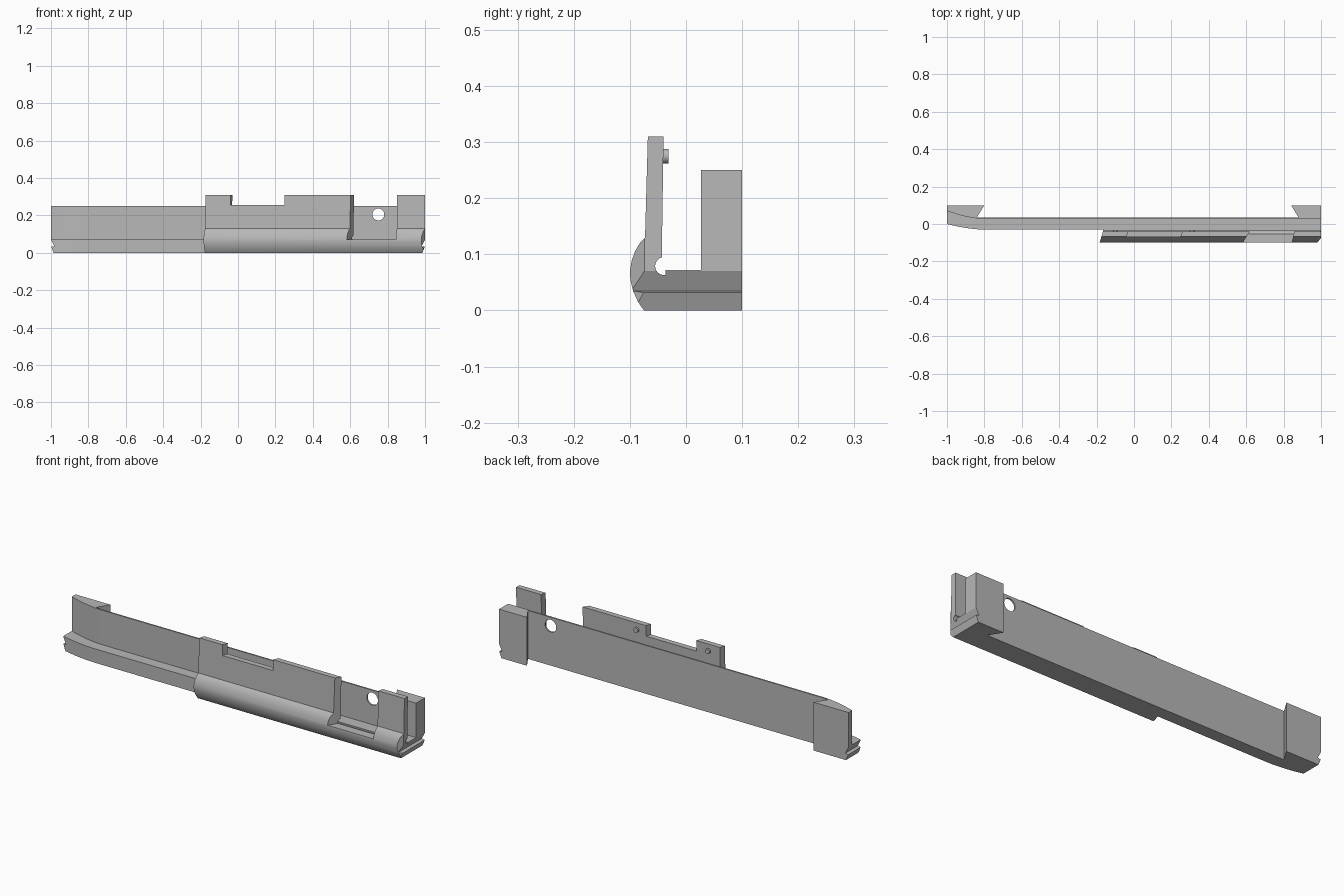
import bpy, bmesh, math
from mathutils import Vector

if "Cube" in bpy.data.objects:
    bpy.data.objects.remove(bpy.data.objects["Cube"])

GREY = bpy.data.materials.new("plain_grey")
GREY.use_nodes = True
colour = (0.48, 0.48, 0.48, 1)
GREY.diffuse_color = colour
GREY.node_tree.nodes["Principled BSDF"].inputs["Base Color"].default_value = colour


def prism(name, outline, axis, low, high):
    """Extrude a 2D outline along the named axis."""
    place = {"x": lambda a, b, c: (c, a, b),
             "y": lambda a, b, c: (a, c, b),
             "z": lambda a, b, c: (a, b, c)}[axis]
    bm = bmesh.new()
    face = bm.faces.new([bm.verts.new(place(a, b, low)) for a, b in outline])
    grown = bmesh.ops.extrude_face_region(bm, geom=[face])
    verts = [g for g in grown["geom"] if isinstance(g, bmesh.types.BMVert)]
    bmesh.ops.translate(bm, verts=verts, vec=Vector(place(0, 0, high - low)))
    bmesh.ops.recalc_face_normals(bm, faces=bm.faces)
    mesh = bpy.data.meshes.new(name)
    bm.to_mesh(mesh)
    bm.free()
    mesh.materials.append(GREY)
    obj = bpy.data.objects.new(name, mesh)
    bpy.context.collection.objects.link(obj)
    return obj


def circle(cx, cy, radius, start=0, end=360, steps=24):
    return [(cx + radius * math.cos(math.radians(start + (end - start) * i / steps)),
             cy + radius * math.sin(math.radians(start + (end - start) * i / steps)))
            for i in range(steps + (end - start < 360))]


def cut(obj, outline, axis, low, high):
    """Subtract a prism from the part and discard the cutter."""
    cutter = prism("cutter", outline, axis, low, high)
    cutter.hide_render = True
    bpy.context.view_layer.objects.active = obj
    mod = obj.modifiers.new("cut", "BOOLEAN")
    mod.operation = "DIFFERENCE"
    mod.solver = "EXACT"
    mod.object = cutter
    bpy.ops.object.modifier_apply(modifier=mod.name)
    bpy.data.objects.remove(cutter)


def swept_end(base, depth):
    """Curve that bends backwards towards the right-hand tip."""
    return [(-1 + 0.2 * i / 10, base + depth * (1 - i / 10) ** 1.7) for i in range(11)]


FLOOR, WALL_TOP, PLATE_TOP = 0.072, 0.25, 0.31
INNER, BACK, EDGE = 0.027, 0.035, -0.03
wall_curve = swept_end(INNER, 0.043)

# Thin back wall with a flared block at each end
wall = prism("back_wall", wall_curve + [
    (1, INNER), (1, 0.1), (0.84, 0.1), (0.88, BACK),
    (-0.84, BACK), (-0.8, 0.1), (-1, 0.1)], "z", 0, WALL_TOP)
cut(wall, circle(0.75, 0.205, 0.032), "y", 0, 0.06)

# Channel floor
floor = prism("channel_floor", swept_end(EDGE, 0.03) + [(1, EDGE), (1, INNER)]
              + wall_curve[::-1], "z", 0, FLOOR)

# Front cover: upright plate, bulged lower face and round inner groove
bulge = [(-0.075, 0), (-0.086, 0.016), (-0.094, 0.034), (-0.099, 0.054), (-0.1, 0.07),
         (-0.097, 0.088), (-0.091, 0.105), (-0.083, 0.119), (-0.073, 0.13)]
cover = prism("front_cover", bulge + [(-0.068, PLATE_TOP), (-0.04, PLATE_TOP)]
              + circle(-0.039, 0.079, 0.016, 105, 280, 12)
              + [(-0.037, FLOOR), (EDGE, FLOOR), (EDGE, 0)], "x", -0.2, 1)
# slanted right-hand end
cut(cover, [(-0.3, -0.12), (-0.19, -0.12), (-0.16, -0.02), (-0.3, -0.02)], "z", -0.1, 0.4)
# shallow notch in the top edge
cut(cover, [(-0.052, -0.1), (0.237, -0.1), (0.262, -0.03), (-0.027, -0.03)], "z", 0.255, 0.4)
# deep opening
cut(cover, [(0.568, -0.12), (0.84, -0.12), (0.858, -0.035), (0.623, -0.035)], "z", FLOOR, 0.4)
# chamfered left-hand end of the bulge
cut(cover, [(1.001, -0.073), (0.972, -0.11), (1.1, -0.11), (1.1, -0.073)], "z", -0.1, 0.13)

# Undercut lips at both tips
for side in (-1, 1):
    lip = [(1.001, FLOOR), (0.982, 0.035), (0.999, 0.032), (0.985, -0.001),
           (0.985, -0.05), (1.1, -0.05), (1.1, FLOOR)]
    lip = [(side * x, z) for x, z in lip]
    for part in (wall, floor, cover):
        if part is not cover or side > 0:
            cut(part, lip, "y", -0.2, 0.2)

# Small pegs on the inner face of the plate
pegs = [prism("peg_" + str(i + 1), circle(x, 0.275, 0.013, steps=16), "y", -0.045, -0.031)
        for i, x in enumerate((-0.1, 0.31))]

for part in [wall, floor, cover] + pegs:
    bpy.ops.object.select_all(action="DESELECT")
    part.select_set(True)
    bpy.context.view_layer.objects.active = part
    bpy.ops.object.shade_smooth_by_angle(angle=math.radians(25))
